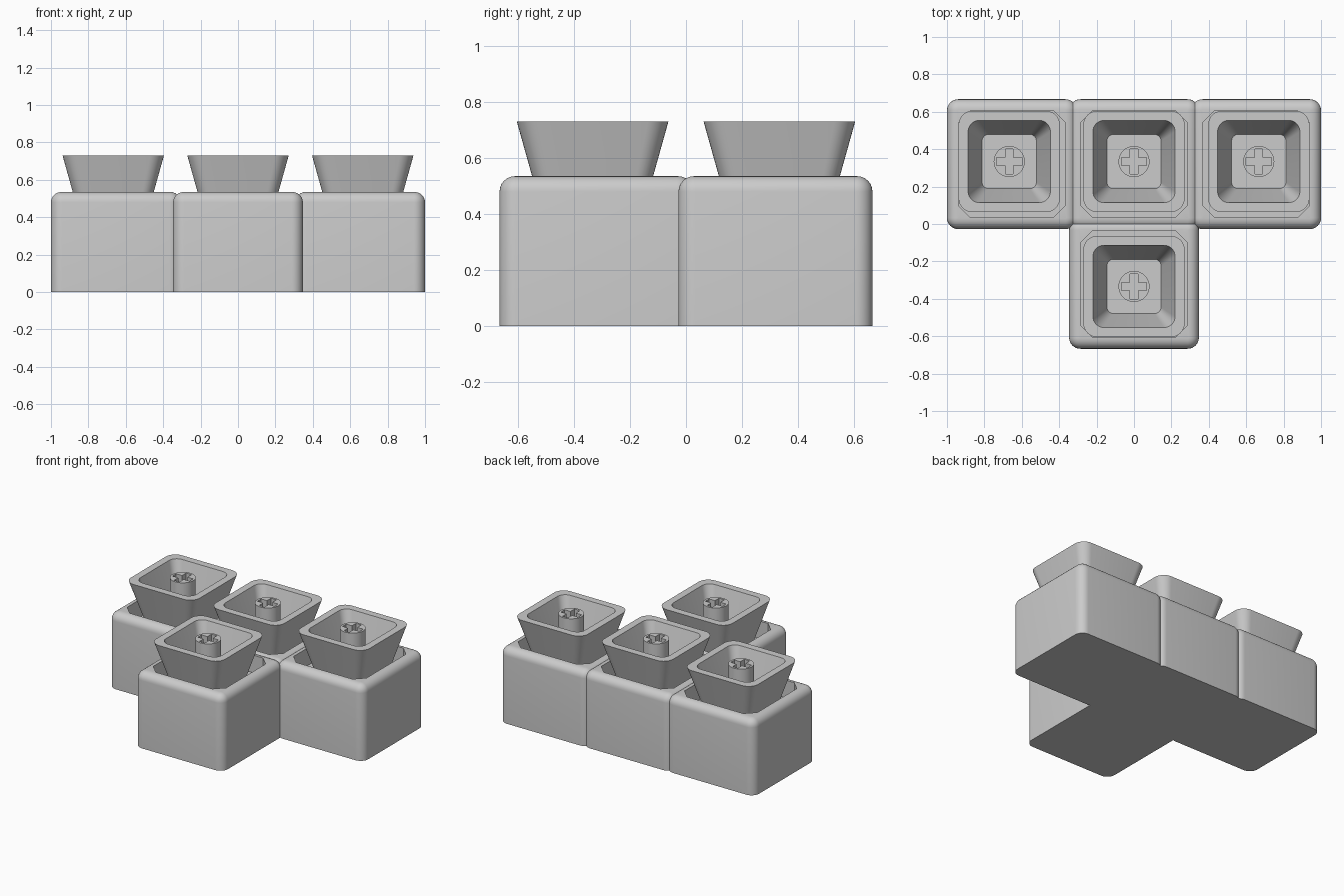
import bpy, bmesh, math

if "Cube" in bpy.data.objects:
    bpy.data.objects.remove(bpy.data.objects["Cube"])

CASE_POS = [(0, 0.32), (-0.653, 0.32), (0.653, 0.32), (0, -0.32)]
CAP_POS = [(0, 0.334), (-0.667, 0.334), (0.667, 0.334), (0, -0.334)]
SEG = 8


def square_ring(half, r, z, chamfer=False):
    """Square outline with rounded or chamfered corners, (SEG + 1) * 4 points."""
    pts = []
    for k in range(4):
        for i in range(SEG + 1):
            t = i / SEG
            if chamfer:
                x, y = half - r * t, half - r * (1 - t)
            else:
                x = half - r + r * math.cos(t * math.pi / 2)
                y = half - r + r * math.sin(t * math.pi / 2)
            for _ in range(k):
                x, y = -y, x
            pts.append((x, y, z))
    return pts


def loft(name, rings):
    """Skin a stack of matching rings and cap both ends."""
    bm = bmesh.new()
    loops = [[bm.verts.new(p) for p in ring] for ring in rings]
    for a, b in zip(loops, loops[1:]):
        n = len(a)
        for i in range(n):
            j = (i + 1) % n
            bm.faces.new((a[i], a[j], b[j], b[i]))
    bm.faces.new(loops[0][::-1])
    bm.faces.new(loops[-1])
    bmesh.ops.recalc_face_normals(bm, faces=bm.faces)
    mesh = bpy.data.meshes.new(name)
    bm.to_mesh(mesh)
    bm.free()
    ob = bpy.data.objects.new(name, mesh)
    bpy.context.collection.objects.link(ob)
    return ob


def activate(ob):
    bpy.ops.object.select_all(action='DESELECT')
    ob.select_set(True)
    bpy.context.view_layer.objects.active = ob


def boolean(ob, other, op):
    activate(ob)
    mod = ob.modifiers.new(op.title(), 'BOOLEAN')
    mod.operation, mod.solver, mod.object = op, 'EXACT', other
    bpy.ops.object.modifier_apply(modifier=mod.name)
    bpy.data.objects.remove(other)


def smooth(ob):
    activate(ob)
    bpy.ops.object.shade_smooth_by_angle(angle=math.radians(30))


# Case: rounded block with a chamfered square well in the top
def make_case(x, y):
    half, r, top, floor = 0.347, 0.06, 0.535, 0.41
    rings = [square_ring(half, r, 0)]
    for i in range(7):
        a = i / 6 * math.pi / 2
        inset = 0.055 * (1 - math.cos(a))
        rings.append(square_ring(half - inset, r - inset, top - 0.055 * (1 - math.sin(a))))
    rings.append(square_ring(0.286, 0.065, top, True))
    rings.append(square_ring(0.286, 0.065, floor, True))
    ob = loft("case", rings)
    ob.location = (x, y, 0)
    return ob


case = make_case(*CASE_POS[0])
for pos in CASE_POS[1:]:
    neighbour = make_case(*pos)
    bpy.context.view_layer.update()
    boolean(case, neighbour, 'UNION')
smooth(case)
bpy.ops.object.transform_apply(location=True)

# Upturned hollow keycap
cap = loft("keycap", [
    square_ring(0.18, 0.05, 0.405), square_ring(0.271, 0.075, 0.73),
    square_ring(0.22, 0.06, 0.73), square_ring(0.145, 0.035, 0.46)])
smooth(cap)

# Round stem with a cross-shaped slot
stem = loft("stem", [[(0.083 * math.cos(i * math.tau / 40), 0.083 * math.sin(i * math.tau / 40), z)
                      for i in range(40)] for z in (0.45, 0.729)])
L, W = 0.067, 0.021
quarter = [(L, -W), (L, W), (W, W)]
cross = []
for k in range(4):
    for x, y in quarter:
        for _ in range(k):
            x, y = -y, x
        cross.append((x, y))
slot = loft("slot_cutter", [[(x, y, z) for x, y in cross] for z in (0.59, 0.8)])
slot.hide_render = True
boolean(stem, slot, 'DIFFERENCE')
smooth(stem)

# One keycap and stem per case
for i, (x, y) in enumerate(CAP_POS):
    for part in (cap, stem):
        ob = part if i == 0 else part.copy()
        if i:
            bpy.context.collection.objects.link(ob)
        ob.location = (x, y, 0)
